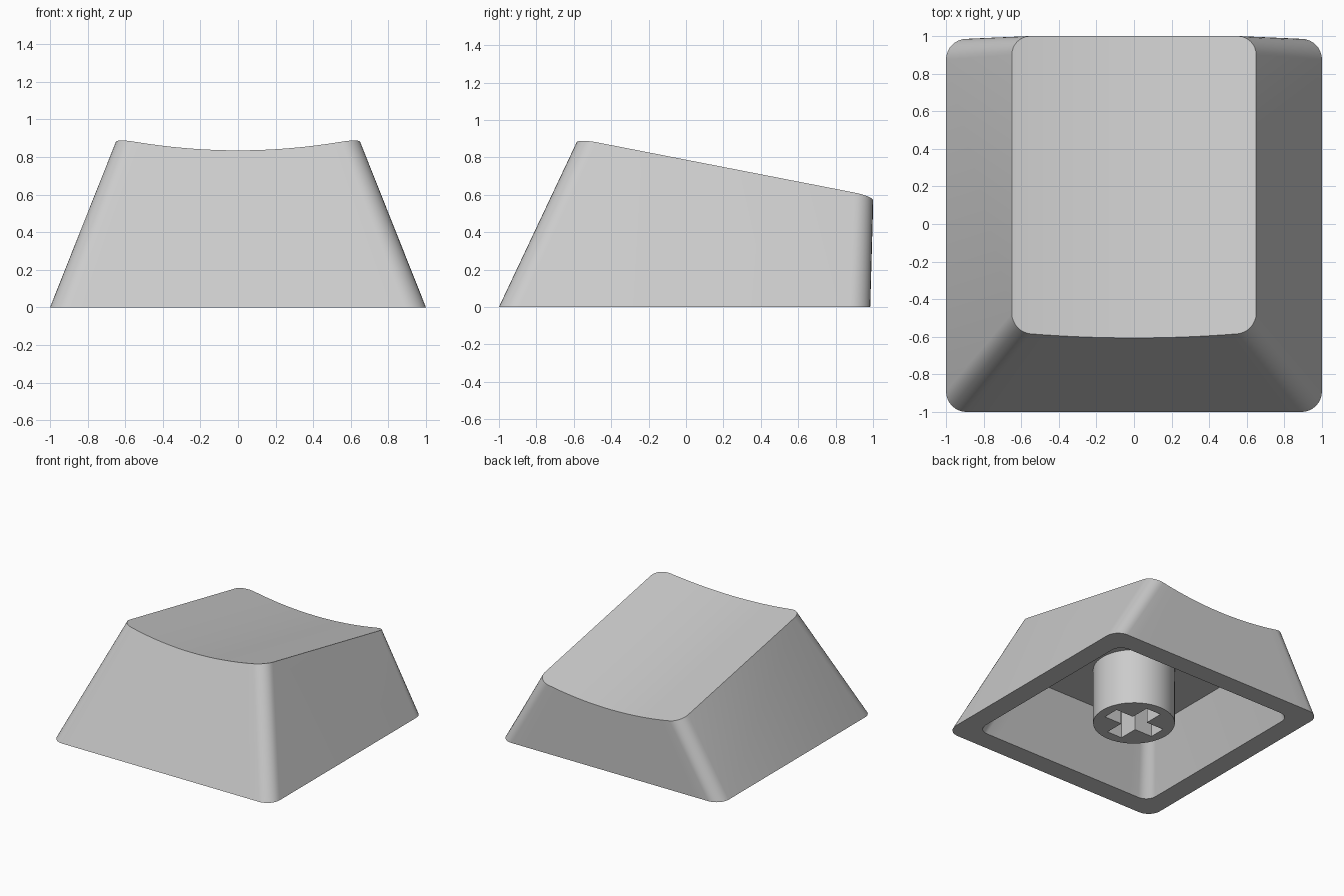
import bpy
import bmesh
from math import sin, cos, pi, radians

if "Cube" in bpy.data.objects:
    bpy.data.objects.remove(bpy.data.objects["Cube"])

# One plain grey plastic
plastic = bpy.data.materials.new("light_grey_plastic")
plastic.use_nodes = True
GREY = (0.6, 0.6, 0.6, 1)
plastic.diffuse_color = GREY
plastic.node_tree.nodes["Principled BSDF"].inputs["Base Color"].default_value = GREY

ARC, SPAN = 8, 16          # segments per corner and per straight edge
CEILING = 0.46


def finish(bm, name):
    bmesh.ops.recalc_face_normals(bm, faces=bm.faces)
    mesh = bpy.data.meshes.new(name)
    bm.to_mesh(mesh)
    bm.free()
    mesh.materials.append(plastic)
    obj = bpy.data.objects.new(name, mesh)
    bpy.context.collection.objects.link(obj)
    bpy.ops.object.select_all(action='DESELECT')
    obj.select_set(True)
    bpy.context.view_layer.objects.active = obj
    bpy.ops.object.shade_smooth_by_angle(angle=radians(30))
    return obj


def dish(x, y):
    """Height of the tilted, hollowed top."""
    return 0.717 - 0.195 * y + 0.166 * x * x


def flat(z):
    return lambda x, y: z


def rounded_ring(bm, half, front, back, r, height, bow=0):
    """Rounded rectangle: front edge left to right, then back edge right to left."""
    edge = []
    for i in range(ARC):
        a = pi / 2 * i / ARC
        edge.append((-half + r - r * cos(a), r - r * sin(a)))
    edge += [((half - r) * (2 * i / SPAN - 1), 0) for i in range(SPAN + 1)]
    edge += [(-x, inset) for x, inset in reversed(edge[:ARC])]
    points = [(x, front + inset + bow * x * x) for x, inset in edge]
    points += [(x, back - inset) for x, inset in reversed(edge)]
    return [bm.verts.new((x, y, height(x, y))) for x, y in points]


def bridge(bm, low, high):
    n = len(low)
    for i in range(n):
        j = (i + 1) % n
        bm.faces.new((low[i], low[j], high[j], high[i]))


# Cap shell: outer walls, dished top, rim, inner walls and ceiling
bm = bmesh.new()
base = rounded_ring(bm, 1.0, -1.0, 0.985, 0.11, flat(0))
top = rounded_ring(bm, 0.65, -0.606, 1.0, 0.1, dish, bow=0.072)
inner = rounded_ring(bm, 0.833, -0.833, 0.825, 0.09, flat(0))
ceiling = rounded_ring(bm, 0.66, -0.61, 0.83, 0.08, flat(CEILING))
n = len(base)
m = n // 2
for i in range(n):
    j = (i + 1) % n
    a, b, c, d = base[i], base[j], top[j], top[i]
    if i == m - 1:         # twisted side walls fold from front top to back base
        bm.faces.new((a, b, d))
        bm.faces.new((b, c, d))
    elif i == n - 1:
        bm.faces.new((a, b, c))
        bm.faces.new((a, c, d))
    else:
        bm.faces.new((a, b, c, d))
for i in range(m - 1):
    bm.faces.new((top[i], top[i + 1], top[n - 2 - i], top[n - 1 - i]))
bridge(bm, base, inner)
bridge(bm, inner, ceiling)
bm.faces.new(ceiling)
finish(bm, "cap_shell")

# Stem: round post under the ceiling with a cross-shaped socket
bm = bmesh.new()
L, W = 0.228, 0.068
quarter = [(L, -W), (L, W), (W, W)]
cross = []
for k in range(4):
    c, s = round(cos(k * pi / 2)), round(sin(k * pi / 2))
    cross += [(x * c - y * s, x * s + y * c) for x, y in quarter]
circle = [(0.307 * cos(2 * pi * i / 48), 0.307 * sin(2 * pi * i / 48)) for i in range(48)]


def loop(points, z):
    return [bm.verts.new((x, y, z)) for x, y in points]


post_low, post_high = loop(circle, 0), loop(circle, CEILING + 0.01)
socket_low, socket_high = loop(cross, 0), loop(cross, 0.42)
bridge(bm, post_low, post_high)
bridge(bm, socket_low, socket_high)
bm.faces.new(post_high)
bm.faces.new(socket_high)
rim = [e for e in bm.edges if all(v.co.z == 0 for v in e.verts)]
bmesh.ops.triangle_fill(bm, edges=rim, use_beauty=True)
finish(bm, "stem")
